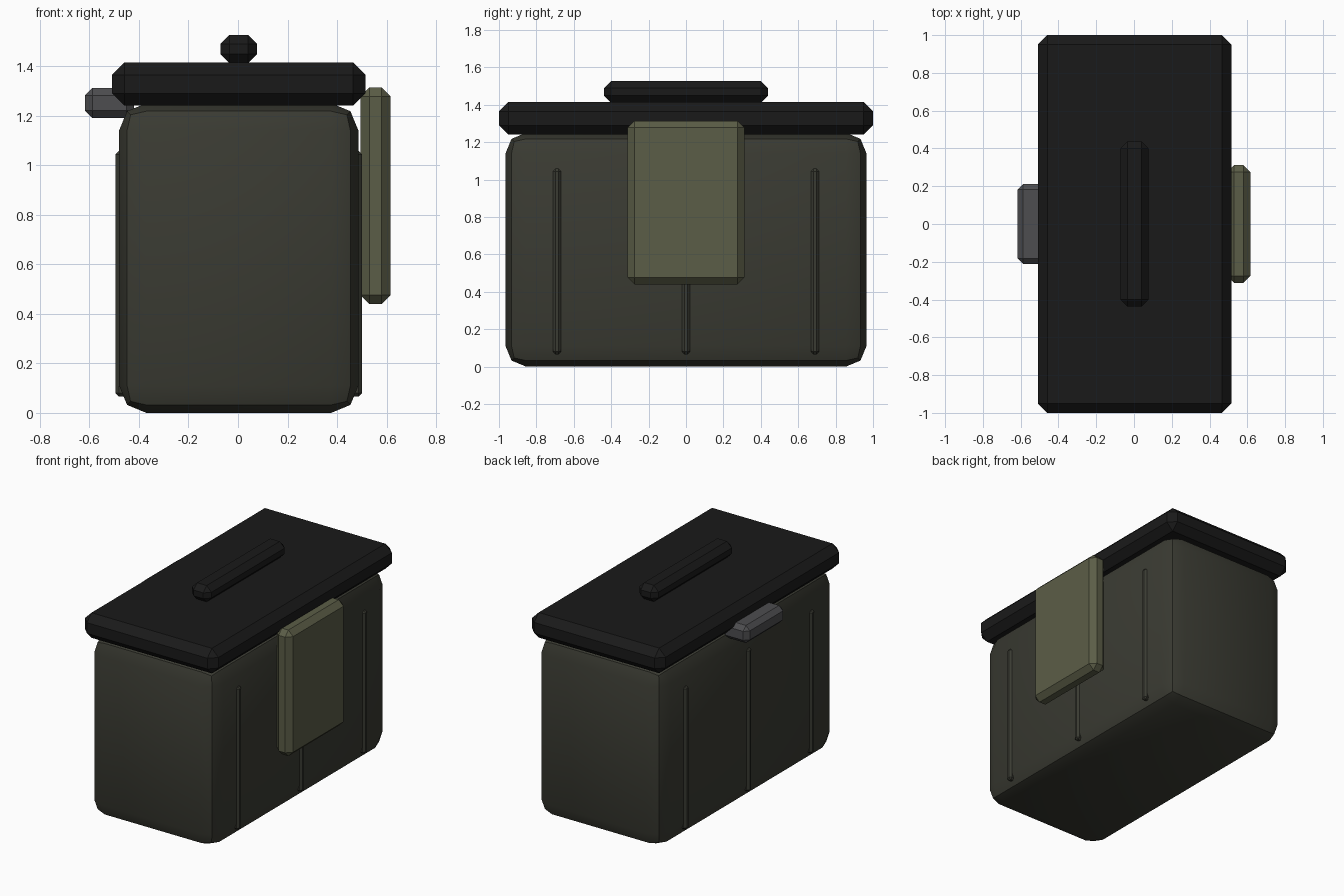
import bpy
import bmesh
from math import radians

if "Cube" in bpy.data.objects:
    bpy.data.objects.remove(bpy.data.objects["Cube"])


def material(name, rgb):
    m = bpy.data.materials.new(name)
    m.diffuse_color = (*rgb, 1.0)
    m.use_nodes = True
    m.node_tree.nodes["Principled BSDF"].inputs["Base Color"].default_value = m.diffuse_color
    return m


OLIVE = material("dark_olive", (0.042, 0.043, 0.032))
BLACK = material("black", (0.010, 0.010, 0.010))
GREEN = material("light_olive", (0.105, 0.110, 0.063))
STEEL = material("grey_metal", (0.075, 0.075, 0.080))


def bevelled_box(name, lo, hi, width, segments, mat):
    """Box between two corners with every edge bevelled."""
    bm = bmesh.new()
    bmesh.ops.create_cube(bm, size=1.0)
    for v in bm.verts:
        for i in range(3):
            v.co[i] = (lo[i] + hi[i]) / 2 + v.co[i] * (hi[i] - lo[i])
    bmesh.ops.bevel(bm, geom=bm.edges[:], offset=width, offset_type='OFFSET',
                    segments=segments, profile=0.5, affect='EDGES')
    mesh = bpy.data.meshes.new(name)
    bm.to_mesh(mesh)
    bm.free()
    mesh.materials.append(mat)
    ob = bpy.data.objects.new(name, mesh)
    bpy.context.collection.objects.link(ob)
    bpy.ops.object.select_all(action='DESELECT')
    ob.select_set(True)
    bpy.context.view_layer.objects.active = ob
    bpy.ops.object.shade_smooth_by_angle(angle=radians(30))
    return ob


# Small sideways shift that centres the whole model, latch included
CX = 0.003

# Rounded container body
bevelled_box("body", (CX - 0.483, -0.965, 0.0), (CX + 0.483, 0.965, 1.25), 0.11, 2, OLIVE)

# Overhanging lid and its carrying handle
bevelled_box("lid", (CX - 0.512, -1.0, 1.24), (CX + 0.512, 1.0, 1.414), 0.05, 1, BLACK)
bevelled_box("handle", (CX - 0.074, -0.438, 1.412), (CX + 0.074, 0.438, 1.526), 0.037, 1, BLACK)

# Front latch plate on the right side, hinge block on the left
bevelled_box("latch_plate", (0.494, -0.312, 0.44), (0.616, 0.312, 1.314), 0.036, 1, GREEN)
bevelled_box("hinge", (-0.617, -0.212, 1.19), (-0.42, 0.212, 1.312), 0.03, 1, STEEL)

# Vertical stiffening ribs on both long sides
for side, label in ((-1, "left"), (1, "right")):
    x = CX + side * 0.475
    for n, y in enumerate((-0.69, 0.0, 0.69), 1):
        bevelled_box(f"rib_{label}_{n}", (x - 0.023, y - 0.022, 0.066),
                     (x + 0.023, y + 0.022, 1.058), 0.014, 1, OLIVE)
